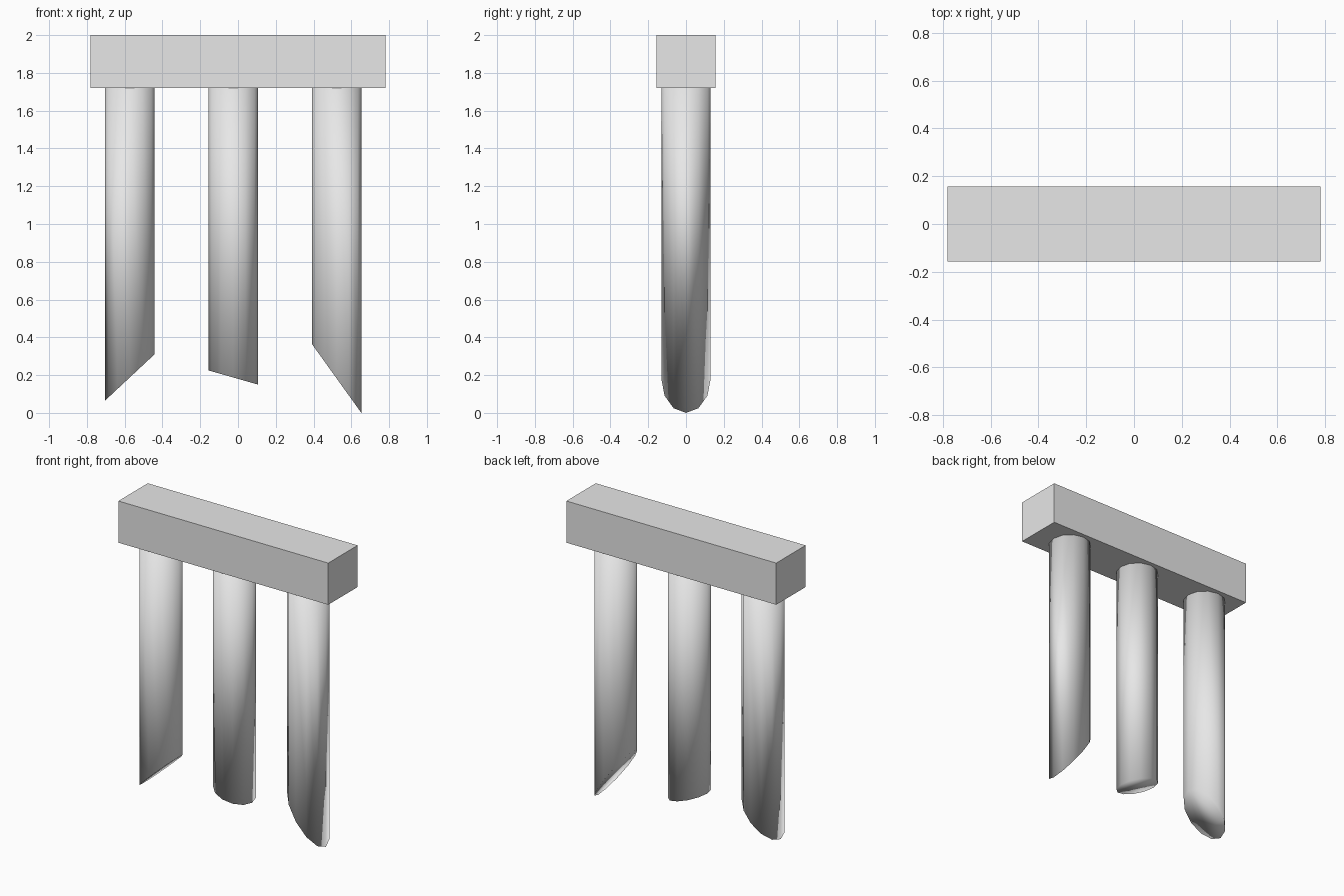
import bpy, bmesh, math

if "Cube" in bpy.data.objects:
    bpy.data.objects.remove(bpy.data.objects["Cube"])

grey = bpy.data.materials.new("light grey")
grey.diffuse_color = (0.8, 0.8, 0.8, 1)
grey.use_nodes = True
grey.node_tree.nodes["Principled BSDF"].inputs["Base Color"].default_value = grey.diffuse_color


def add_object(name, bm, smooth=False):
    bmesh.ops.recalc_face_normals(bm, faces=bm.faces)
    for f in bm.faces:
        f.smooth = smooth
    mesh = bpy.data.meshes.new(name)
    bm.to_mesh(mesh)
    bm.free()
    mesh.materials.append(grey)
    obj = bpy.data.objects.new(name, mesh)
    bpy.context.collection.objects.link(obj)


# Crossbeam on top
bm = bmesh.new()
bmesh.ops.create_cube(bm, size=1)
for v in bm.verts:
    v.co = (v.co.x * 1.56, v.co.y * 0.312, 1.86 + v.co.z * 0.28)
add_object("crossbeam", bm)

# Twelve-sided posts with slanted lower ends: centre x, z at left, z at right
R, TOP = 0.131, 1.72
posts = {
    "left_post": (-0.573, 0.065, 0.31),
    "middle_post": (-0.026, 0.225, 0.15),
    "right_post": (0.522, 0.365, 0.0),
}
for name, (cx, z_left, z_right) in posts.items():
    bm = bmesh.new()
    bmesh.ops.create_cone(bm, cap_ends=True, segments=12,
                          radius1=R, radius2=R, depth=2)
    for v in bm.verts:
        t = (v.co.x + R) / (2 * R)
        z = TOP if v.co.z > 0 else z_left + t * (z_right - z_left)
        v.co = (cx + v.co.x, v.co.y, z)
    add_object(name, bm, smooth=True)
